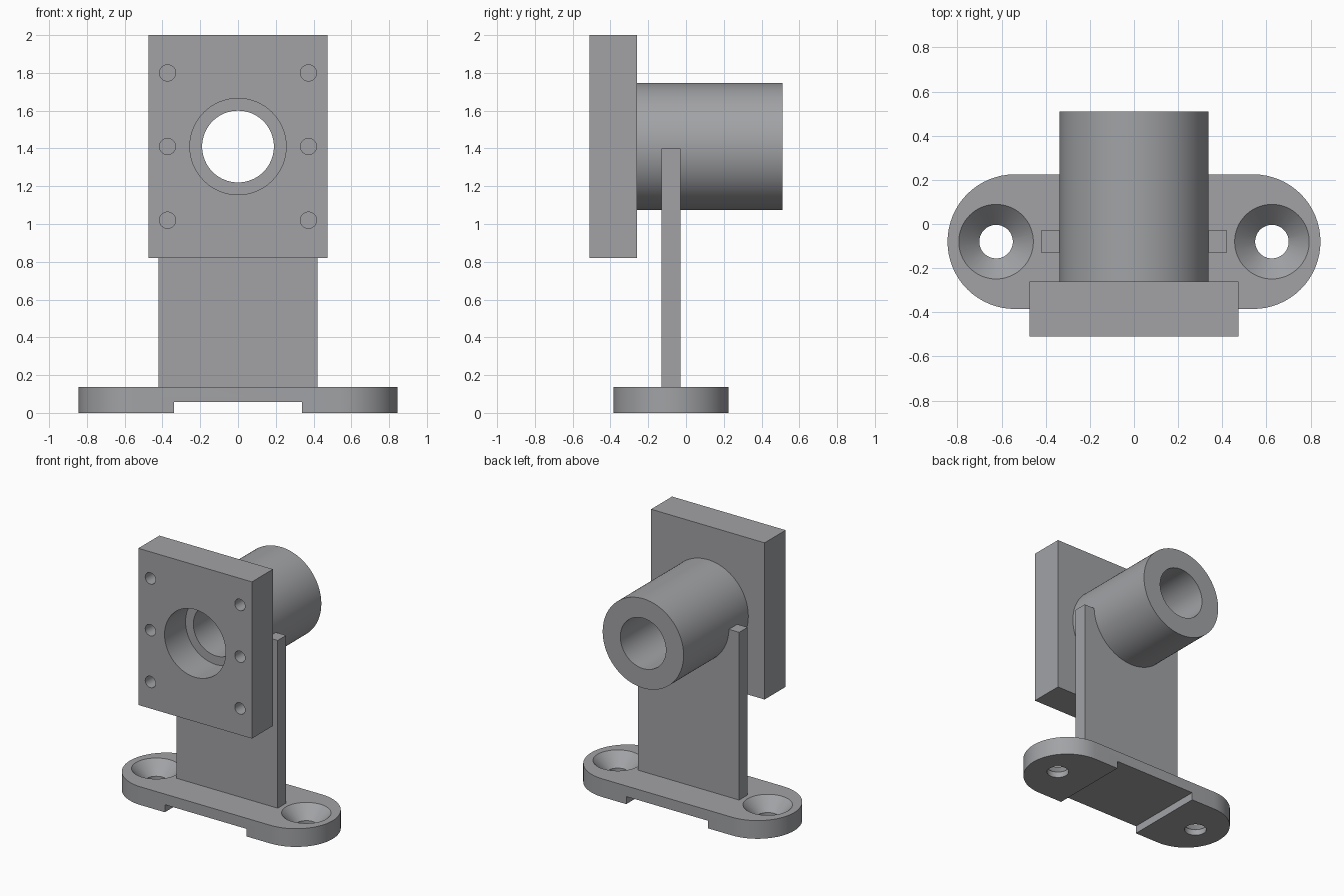
import bpy, bmesh, math
from mathutils import Matrix, Vector

if "Cube" in bpy.data.objects:
    bpy.data.objects.remove(bpy.data.objects["Cube"])

grey = bpy.data.materials.new("mid grey")
grey.diffuse_color = (0.36, 0.365, 0.38, 1)
grey.use_nodes = True
grey.node_tree.nodes["Principled BSDF"].inputs["Base Color"].default_value = grey.diffuse_color

AXIS_Z = 1.41      # height of the barrel axis
BASE_Y = -0.08     # centre line of base and upright


def make(name, bm):
    bmesh.ops.recalc_face_normals(bm, faces=bm.faces[:])
    me = bpy.data.meshes.new(name)
    bm.to_mesh(me)
    bm.free()
    ob = bpy.data.objects.new(name, me)
    bpy.context.collection.objects.link(ob)
    me.materials.append(grey)
    return ob


def box(name, x0, x1, y0, y1, z0, z1):
    bm = bmesh.new()
    m = Matrix.Translation(((x0 + x1) / 2, (y0 + y1) / 2, (z0 + z1) / 2))
    m = m @ Matrix.Diagonal((x1 - x0, y1 - y0, z1 - z0, 1))
    bmesh.ops.create_cube(bm, size=1, matrix=m)
    return make(name, bm)


def cone(name, start, end, r0, r1, sides=64):
    """Capped cone or cylinder between two points."""
    a, b = Vector(start), Vector(end)
    rot = (b - a).to_track_quat('Z', 'Y').to_matrix().to_4x4()
    bm = bmesh.new()
    bmesh.ops.create_cone(bm, cap_ends=True, segments=sides, radius1=r0, radius2=r1,
                          depth=(b - a).length, matrix=Matrix.Translation((a + b) / 2) @ rot)
    return make(name, bm)


def y_rod(name, y0, y1, r, x=0, z=AXIS_Z, sides=64):
    return cone(name, (x, y0, z), (x, y1, z), r, r, sides)


def cut(ob, cutters):
    """Subtract the cutters, bake the result, remove the cutters."""
    for c in cutters:
        c.hide_render = True
        mod = ob.modifiers.new("cut", 'BOOLEAN')
        mod.operation, mod.solver, mod.object = 'DIFFERENCE', 'EXACT', c
    bpy.context.view_layer.update()
    dg = bpy.context.evaluated_depsgraph_get()
    me = bpy.data.meshes.new_from_object(ob.evaluated_get(dg))
    ob.modifiers.clear()
    ob.data = me
    for c in cutters:
        bpy.data.objects.remove(c)


# Rectangular front plate with counterbore and six blind screw holes
plate = box("front_plate", -0.473, 0.473, -0.51, -0.26, 0.82, 2.0)
holes = [y_rod("screw_cut", -0.6, -0.32, 0.043, x, z, 32)
         for x in (-0.373, 0.373) for z in (1.02, AXIS_Z, 1.80)]
cut(plate, [y_rod("counterbore_cut", -0.6, -0.2, 0.255)] + holes)

# Hollow barrel behind the plate
barrel = y_rod("barrel", -0.26, 0.51, 0.337, sides=96)
cut(barrel, [y_rod("bore_cut", -0.6, 0.8, 0.19)])

# Upright slab that cradles the barrel
upright = box("upright", -0.422, 0.422, BASE_Y - 0.05, BASE_Y + 0.05, 0.13, 1.40)
cut(upright, [y_rod("cradle_cut", -0.3, 0.2, 0.332, sides=96)])

# Rounded base with bridge notch and two countersunk holes
R, CX, TOP = 0.305, 0.54, 0.137
bm = bmesh.new()
ring = []
for side, start in ((1, -90), (-1, 90)):
    for i in range(33):
        a = math.radians(start + 180 * i / 32)
        ring.append(bm.verts.new((side * CX + R * math.cos(a), BASE_Y + R * math.sin(a), 0)))
face = bm.faces.new(ring)
ext = bmesh.ops.extrude_face_region(bm, geom=[face])
bmesh.ops.translate(bm, vec=(0, 0, TOP),
                    verts=[v for v in ext["geom"] if isinstance(v, bmesh.types.BMVert)])
base = make("base", bm)
cutters = [box("notch_cut", -0.34, 0.34, -1, 1, -0.1, 0.057)]
for x in (-0.625, 0.625):
    cutters.append(cone("countersink_cut", (x, BASE_Y, 0.04), (x, BASE_Y, TOP + 0.002), 0.073, 0.171))
    cutters.append(cone("bolt_cut", (x, BASE_Y, -0.1), (x, BASE_Y, 0.1), 0.076, 0.076))
cut(base, cutters)

# Smooth curved walls, keep edges sharp
bpy.ops.object.select_all(action='DESELECT')
for ob in (plate, barrel, upright, base):
    ob.select_set(True)
bpy.context.view_layer.objects.active = plate
bpy.ops.object.shade_smooth_by_angle(angle=math.radians(30))
